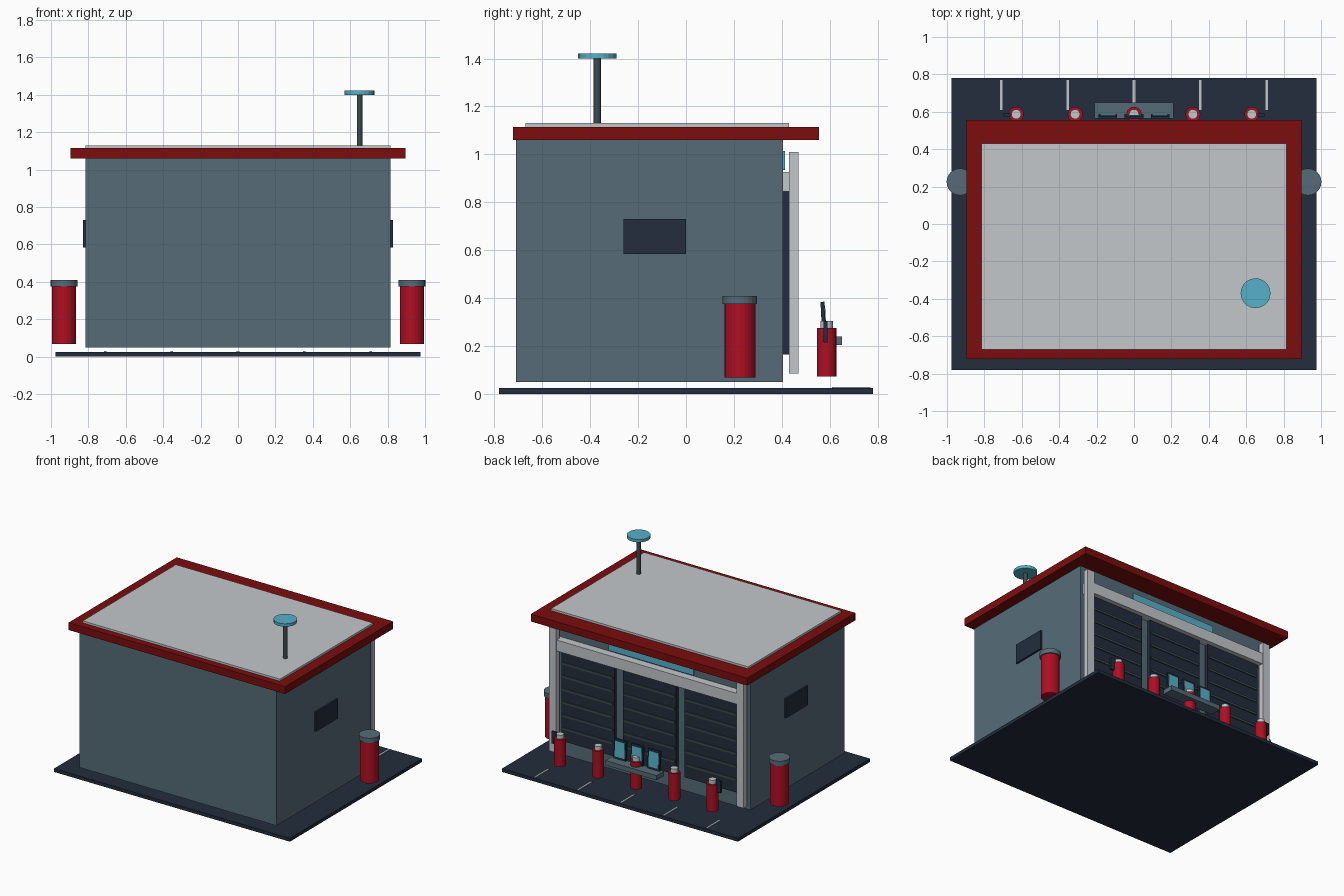
import bpy, bmesh, math
from mathutils import Matrix

if "Cube" in bpy.data.objects:
    bpy.data.objects.remove(bpy.data.objects["Cube"])


def mat(name, rgb):
    m = bpy.data.materials.new(name)
    m.diffuse_color = (*rgb, 1)
    m.use_nodes = True
    m.node_tree.nodes["Principled BSDF"].inputs["Base Color"].default_value = m.diffuse_color
    return m


RED = mat("bright red", (0.42, 0.005, 0.016))
ROOF = mat("dark red", (0.20, 0.004, 0.004))
SLATE = mat("slate grey", (0.092, 0.148, 0.186))
NAVY = mat("navy", (0.016, 0.026, 0.046))
LIGHT = mat("light grey", (0.55, 0.575, 0.60))
CYAN = mat("cyan", (0.095, 0.44, 0.58))
CHAR = mat("charcoal", (0.047, 0.069, 0.082))


def finish(name, bm, material):
    me = bpy.data.meshes.new(name)
    bm.to_mesh(me)
    bm.free()
    me.materials.append(material)
    ob = bpy.data.objects.new(name, me)
    bpy.context.collection.objects.link(ob)
    return ob


def box(name, x, y, z, material):
    """Box from (min, max) ranges; origin at its centre."""
    bm = bmesh.new()
    size = [r[1] - r[0] for r in (x, y, z)]
    bmesh.ops.create_cube(bm, size=1, matrix=Matrix.Diagonal((*size, 1)))
    ob = finish(name, bm, material)
    ob.location = [(r[0] + r[1]) / 2 for r in (x, y, z)]
    return ob


def cyl(name, x, y, z, r, material, n=24):
    bm = bmesh.new()
    bmesh.ops.create_cone(bm, cap_ends=True, segments=n, radius1=r, radius2=r,
                          depth=z[1] - z[0])
    ob = finish(name, bm, material)
    ob.location = (x, y, (z[0] + z[1]) / 2)
    return ob


# Ground pad and parking stripes
box("pad", (-0.975, 0.975), (-0.78, 0.78), (0, 0.025), NAVY)
for x in (-0.71, -0.355, 0, 0.355, 0.71):
    box("parking_stripe", (x - 0.007, x + 0.007), (0.61, 0.77), (0.024, 0.03), LIGHT)

# Building and roof
box("walls", (-0.815, 0.815), (-0.71, 0.405), (0.05, 1.065), SLATE)
box("roof_trim", (-0.895, 0.895), (-0.722, 0.555), (1.06, 1.115), ROOF)
box("roof_panel", (-0.815, 0.815), (-0.67, 0.43), (1.11, 1.13), LIGHT)

# Roof mast
cyl("mast", 0.65, -0.37, (1.12, 1.405), 0.015, CHAR, 16)
cyl("mast_disc", 0.65, -0.37, (1.40, 1.422), 0.08, CYAN, 20)

# Shutter doors with ribs
for cx in (-0.51, 0, 0.51):
    box("shutter_door", (cx - 0.22, cx + 0.22), (0.40, 0.43), (0.165, 0.845), NAVY)
    for i in range(1, 7):
        z = 0.165 + 0.68 * i / 7
        box("shutter_rib", (cx - 0.21, cx + 0.21), (0.425, 0.437),
            (z - 0.008, z + 0.008), CHAR)

# Door frame and blank sign board
box("frame_beam", (-0.79, 0.79), (0.40, 0.465), (0.845, 0.927), LIGHT)
box("sign_board", (-0.35, 0.35), (0.40, 0.414), (0.935, 1.015), CYAN)

# Parts mirrored on both sides
for s in (-1, 1):
    def span(a, b):
        return tuple(sorted((s * a, s * b)))
    box("frame_post", span(0.745, 0.805), (0.43, 0.47), (0.085, 1.01), LIGHT)
    box("side_window", span(0.81, 0.828), (-0.26, 0.0), (0.585, 0.73), NAVY)
    cyl("tank", s * 0.93, 0.225, (0.068, 0.38), 0.064, RED)
    cyl("tank_cap", s * 0.93, 0.225, (0.375, 0.41), 0.072, SLATE)
    box("bollard_box", span(0.66, 0.70), (0.574, 0.59), (0.215, 0.305), NAVY)

# Bollards
for x in (-0.63, -0.315, 0, 0.315, 0.63):
    cyl("bollard", x, 0.587, (0.073, 0.275), 0.04, RED, 20)
    cyl("bollard_cap", x, 0.587, (0.27, 0.304), 0.026, LIGHT, 20)

# Console with three tilted screens
box("console", (-0.212, 0.212), (0.565, 0.65), (0.205, 0.24), SLATE)
for x in (-0.14, 0, 0.14):
    frame = box("monitor", (x - 0.05, x + 0.05), (0.565, 0.581), (0.235, 0.385), NAVY)
    screen = box("screen", (-0.04, 0.04), (0.006, 0.0105), (-0.055, 0.06), CYAN)
    frame.rotation_euler.x = math.radians(3)
    screen.parent = frame
